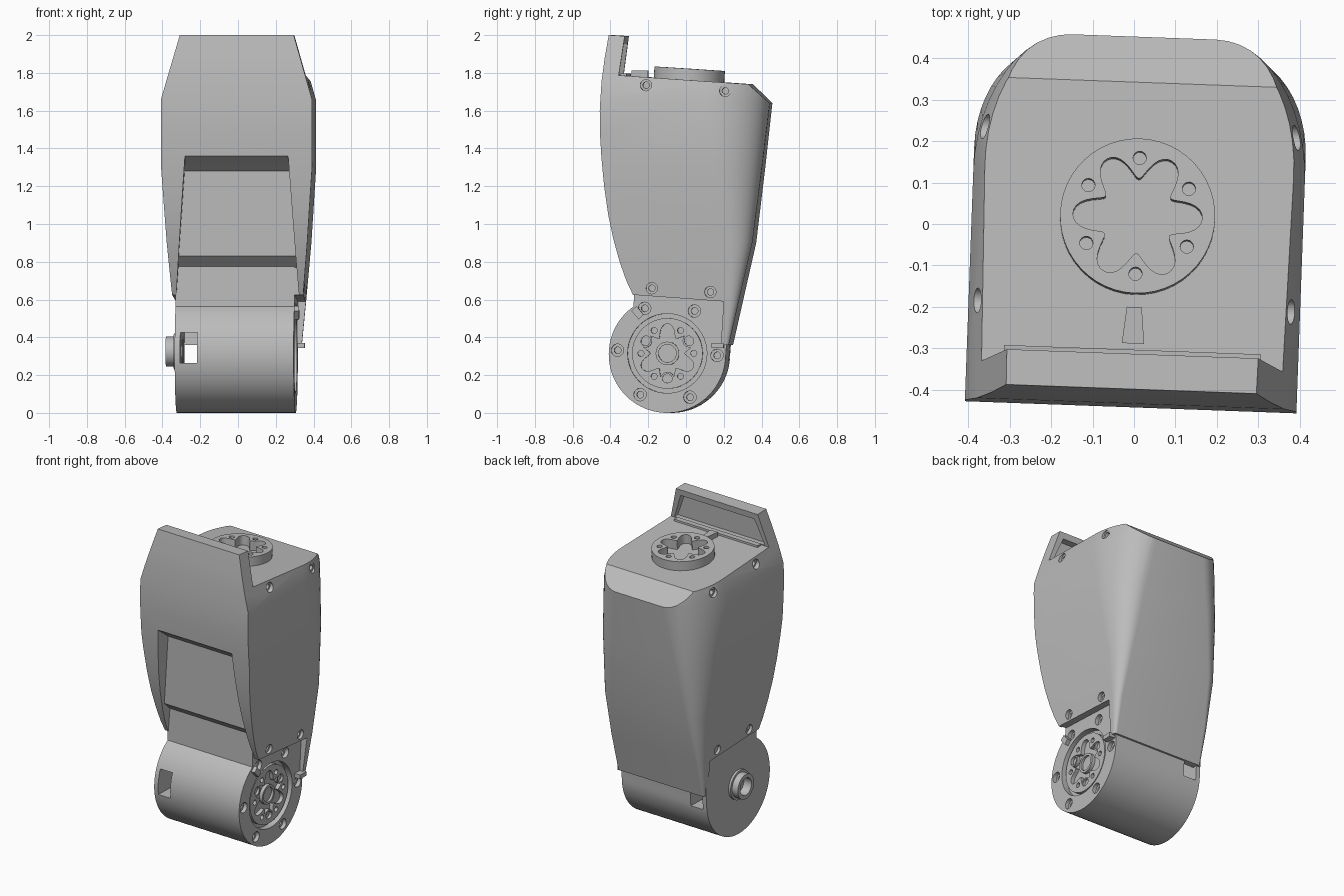
import bpy, bmesh
from math import cos, sin, pi, radians
from mathutils import Matrix, Vector

if "Cube" in bpy.data.objects:
    bpy.data.objects.remove(bpy.data.objects["Cube"])

grey = bpy.data.materials.new("plain grey")
grey.use_nodes = True
grey.diffuse_color = (0.5, 0.5, 0.5, 1)
grey.node_tree.nodes["Principled BSDF"].inputs["Base Color"].default_value = (0.5, 0.5, 0.5, 1)

ALONG_X = Matrix.Rotation(pi / 2, 4, 'Y')
PLACE = Matrix.Rotation(radians(-2.1), 4, 'Z') @ Matrix.Translation((0.008, 0.012, 0))
parts = []


def finish(name, bm, matrix=Matrix()):
    bmesh.ops.recalc_face_normals(bm, faces=bm.faces)
    bm.transform(matrix)
    mesh = bpy.data.meshes.new(name)
    bm.to_mesh(mesh)
    bm.free()
    ob = bpy.data.objects.new(name, mesh)
    bpy.context.collection.objects.link(ob)
    return ob


def extrude(name, points, vector, matrix=Matrix()):
    bm = bmesh.new()
    face = bm.faces.new([bm.verts.new(p) for p in points])
    new = bmesh.ops.extrude_face_region(bm, geom=[face])["geom"]
    bmesh.ops.translate(bm, vec=vector, verts=[v for v in new if isinstance(v, bmesh.types.BMVert)])
    return finish(name, bm, matrix)


def prism(name, profile, x0, x1):
    """Side profile of (y, z) points swept across x."""
    return extrude(name, [(x0, y, z) for y, z in profile], (x1 - x0, 0, 0))


def cyl(name, r, depth, matrix, seg=32):
    bm = bmesh.new()
    bmesh.ops.create_cone(bm, cap_ends=True, segments=seg, radius1=r, radius2=r, depth=depth)
    return finish(name, bm, matrix)


def cyl_x(name, r, depth, x, y, z, seg=32):
    return cyl(name, r, depth, Matrix.Translation((x, y, z)) @ ALONG_X, seg)


def box(name, x, y, z):
    return prism(name, [(y[0], z[0]), (y[1], z[0]), (y[1], z[1]), (y[0], z[1])], *x)


def boolean(ob, cutter, operation='DIFFERENCE'):
    mod = ob.modifiers.new("cut", 'BOOLEAN')
    mod.operation, mod.object, mod.solver = operation, cutter, 'EXACT'
    bpy.context.view_layer.objects.active = ob
    bpy.ops.object.modifier_apply(modifier=mod.name)
    bpy.data.objects.remove(cutter)


def taper(ob, half_width):
    for v in ob.data.vertices:
        v.co.x *= half_width(v.co.z)


# Shell: lofted sections whose back corners get rounder towards the top
rows = [  # z, back y, half width, corner x radius, corner y radius
    (0.30, 0.213, 0.317, 0.012, 0.012), (0.60, 0.281, 0.345, 0.04, 0.05),
    (0.90, 0.350, 0.372, 0.09, 0.12), (1.30, 0.400, 0.400, 0.17, 0.24),
    (1.66, 0.442, 0.400, 0.23, 0.34), (2.10, 0.49, 0.273, 0.20, 0.34)]
bm = bmesh.new()
rings = []
for z, back, hw, rx, ry in rows:
    arc = [(hw - rx + rx * cos(a), back - ry + ry * sin(a)) for a in [i * pi / 24 for i in range(13)]]
    pts = [(-hw, -0.6), (hw, -0.6)] + arc + [(-x, y) for x, y in reversed(arc)]
    rings.append([bm.verts.new((x, y, z)) for x, y in pts])
for low, high in zip(rings, rings[1:]):
    for i in range(len(low)):
        j = (i + 1) % len(low)
        bm.faces.new((low[i], low[j], high[j], high[i]))
bm.faces.new(rings[0])
bm.faces.new(rings[-1])
shell = finish("shell", bm)
side = [(-0.28, 0.625), (0.2, 0.59), (0.185, 0.36), (0.6, 0.36), (0.6, 1.493), (0.33, 1.74),
        (-0.355, 1.787), (-0.325, 1.995), (-0.41, 2.0), (-0.43, 1.88), (-0.445, 1.76), (-0.454, 1.6),
        (-0.453, 1.48), (-0.445, 1.35), (-0.431, 1.2), (-0.41, 1.05), (-0.383, 0.92), (-0.35, 0.8),
        (-0.315, 0.7)]
boolean(shell, prism("side_cut", side, -1, 1), 'INTERSECT')

# Front recess, open at the bottom
recess = prism("recess_cut", [(-0.7, 0.5), (-0.27, 0.5), (-0.27, 0.77), (-0.335, 0.83),
                              (-0.34, 1.28), (-0.445, 1.36), (-0.7, 1.55)], -1, 1)
taper(recess, lambda z: 0.325 - 0.07 * (z - 0.62))
boolean(shell, recess)

# Pocket behind the top rim
pocket = prism("rim_cut", [(-0.385, 1.793), (-0.2, 1.793), (-0.2, 1.955), (-0.375, 1.955)], -1, 1)
taper(pocket, lambda z: 0.335 - 0.38 * (z - 1.793))
boolean(shell, pocket)

# Shell screw holes on both sides
for y, z, hw in [(-0.21, 1.735, 0.378), (0.21, 1.705, 0.385), (-0.18, 0.66, 0.35), (0.13, 0.64, 0.348)]:
    for s in (-1, 1):
        boolean(shell, cyl_x("bore", 0.03, 0.06, s * (hw + 0.01), y, z, 20))
        boolean(shell, cyl_x("bore", 0.017, 0.14, s * hw, y, z, 16))
parts.append(shell)

# Round joint housing with its neck
CY, CZ, R = -0.1, 0.31, 0.31
XL, XR = -0.329, 0.301
arc = [(CY + R * cos(a), CZ + R * sin(a)) for a in [radians(125 + 235 * i / 56) for i in range(57)]]
housing = prism("joint_housing", arc + [(0.217, 0.4), (0.235, 0.6), (0.25, 0.75), (-0.275, 0.78)], XL, XR)
boolean(housing, cyl_x("bore", 0.21, 0.08, XR, CY, 0.315, 48))
for k in range(6):
    a = radians(-3 + 60 * k)
    y, z = CY + 0.264 * cos(a), 0.318 + 0.264 * sin(a)
    boolean(housing, cyl_x("bore", 0.033, 0.05, XR, y, z, 20))
    boolean(housing, cyl_x("bore", 0.018, 0.14, XR, y, z, 16))
boolean(housing, box("slot_cut", (-0.30, -0.21), (-0.6, 0.6), (0.265, 0.425)))
parts.append(housing)


def horn(name, matrix, depth, pocket_depth):
    """Output disc with a six-lobed pocket and six screw holes; its face is at local z = 0."""
    ob = cyl(name, 0.187, depth, matrix @ Matrix.Translation((0, 0, -depth / 2)), 48)
    star = []
    for i in range(96):
        a = 2 * pi * i / 96
        r = 0.127 + 0.033 * cos(6 * a) - 0.004 * cos(12 * a)
        star.append((r * cos(a), r * sin(a), -pocket_depth))
    boolean(ob, extrude("star_cut", star, (0, 0, 0.2), matrix))
    for k in range(6):
        a = radians(30 + 60 * k)
        boolean(ob, cyl("bore", 0.016, 0.08, matrix @ Matrix.Translation((0.14 * cos(a), 0.14 * sin(a), 0)), 16))
    parts.append(ob)


TILT = Matrix.Rotation(radians(-3.7), 4, 'X')
horn("top_horn", Matrix.Translation((0, 0.008, 1.822)) @ TILT, 0.09, 0.06)
horn("side_horn", Matrix.Translation((XR - 0.012, CY, 0.315)) @ ALONG_X, 0.05, 0.025)

# Hub and round bosses inside the side horn
hub = cyl_x("side_hub", 0.062, 0.04, XR - 0.035, CY, 0.315)
boolean(hub, cyl_x("bore", 0.047, 0.04, XR - 0.01, CY, 0.315))
parts.append(hub)
for k in range(3):
    a = radians(30 + 120 * k)
    boss = cyl_x("side_boss", 0.036, 0.03, XR - 0.03, CY + 0.135 * cos(a), 0.315 + 0.135 * sin(a), 24)
    boolean(boss, cyl_x("bore", 0.026, 0.03, XR - 0.015, CY + 0.135 * cos(a), 0.315 + 0.135 * sin(a), 24))
    parts.append(boss)

# Hollow pivot on the other side
collar = cyl_x("pivot_collar", 0.095, 0.03, XL, CY, 0.325, 40)
knob = cyl_x("pivot_knob", 0.08, 0.09, XL - 0.012, CY, 0.325, 40)
boolean(collar, knob, 'UNION')
boolean(collar, cyl_x("bore", 0.055, 0.09, XL - 0.045, CY, 0.325, 32))
parts.append(collar)

# Small tabs on the side and the key on the top face
parts.append(box("back_tab", (0.28, 0.34), (0.135, 0.2), (0.343, 0.37)))
parts.append(prism("front_tab", [(-0.29, 0.54), (-0.25, 0.495), (-0.225, 0.52), (-0.262, 0.565)], 0.28, 0.325))
key = [(-0.027, -0.3, 1.75), (0.027, -0.3, 1.75), (0.018, -0.212, 1.75), (-0.018, -0.212, 1.75)]
parts.append(extrude("top_key", key, (0, 0, 0.062)))
parts.append(box("rim_foot", (-0.31, 0.31), (-0.35, -0.315), (1.76, 1.797)))

# Set the slight turn, colour and shading
for ob in parts:
    ob.data.transform(PLACE)
    ob.data.materials.clear()
    ob.data.materials.append(grey)
    bpy.ops.object.select_all(action='DESELECT')
    ob.select_set(True)
    bpy.context.view_layer.objects.active = ob
    bpy.ops.object.shade_smooth_by_angle(angle=radians(25))
